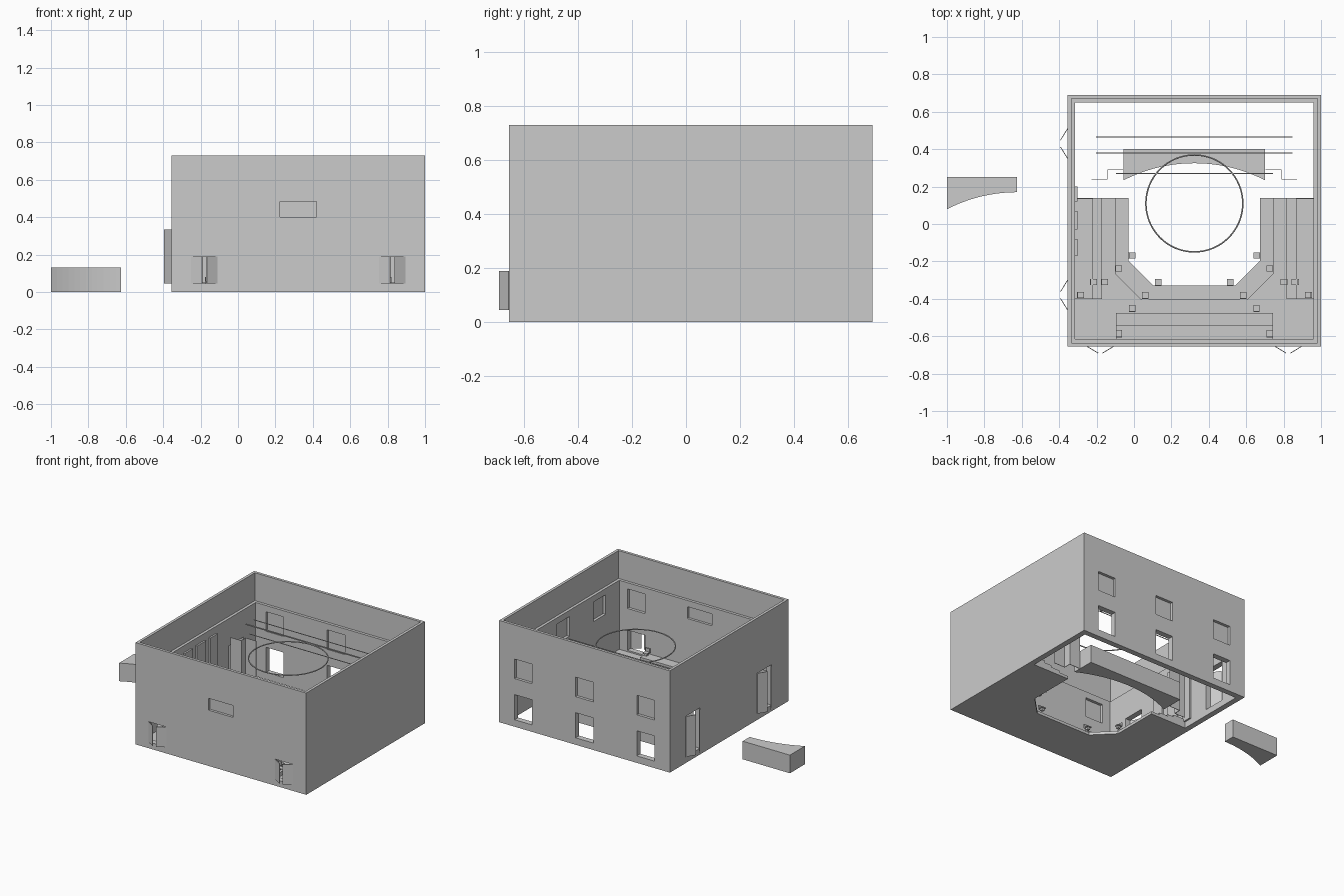
import bpy, bmesh, math
from mathutils import Vector

if "Cube" in bpy.data.objects:
    bpy.data.objects.remove(bpy.data.objects["Cube"])

CX = 0.3225                      # symmetry axis of the hall
X0, X1, Y0, Y1, H = -0.355, 1.0, -0.655, 0.69, 0.73


def finish(name, bm):
    bmesh.ops.recalc_face_normals(bm, faces=bm.faces)
    me = bpy.data.meshes.new(name)
    bm.to_mesh(me)
    bm.free()
    ob = bpy.data.objects.new(name, me)
    bpy.context.collection.objects.link(ob)
    return ob


def add_box(bm, x0, x1, y0, y1, z0, z1):
    vs = bmesh.ops.create_cube(bm, size=1)["verts"]
    for v in vs:
        v.co = Vector((x1 if v.co.x > 0 else x0, y1 if v.co.y > 0 else y0, z1 if v.co.z > 0 else z0))


def box(name, *dims):
    bm = bmesh.new()
    add_box(bm, *dims)
    return finish(name, bm)


def prism(name, pts, z0, z1):
    bm = bmesh.new()
    f = bm.faces.new([bm.verts.new((x, y, z0)) for x, y in pts])
    ext = bmesh.ops.extrude_face_region(bm, geom=[f], use_keep_orig=True)
    for v in ext["geom"]:
        if isinstance(v, bmesh.types.BMVert):
            v.co.z = z1
    return finish(name, bm)


def panel(name, a, b, z0, z1, t=0.002):
    """Thin upright board between two plan points."""
    a, b = Vector(a), Vector(b)
    d = (b - a).normalized() * t
    n = Vector((-d.y, d.x))
    return prism(name, [a - n, b - n, b + n, a + n], z0, z1)


# Outer walls: stepped inside, then openings cut out
walls = box("walls", X0, X1, Y0, Y1, 0, H)
cuts = [(X0 + .04, X1 - .04, Y0 + .04, Y1 - .04, -1, 2),
        (X0 + .02, X1 - .02, Y0 + .02, Y1 - .02, .53, 2)]
panes = []
for dx in (-.485, 0, .485):      # back windows, upper row glazed
    x = CX + dx
    cuts.append((x - .07, x + .07, Y1 - .08, Y1 + .1, .05, .23))
    cuts.append((x - .07, x + .07, Y1 - .08, Y1 + .1, .345, .485))
    panes.append((x - .075, x + .075, Y1 - .025, Y1 - .02, .34, .49))
cuts.append((CX - .098, CX + .098, Y0 - .1, Y0 + .08, .40, .485))
panes.append((CX - .1, CX + .1, Y0 + .018, Y0 + .022, .395, .49))
for s in (-1, 1):                # front doors and recesses above
    x = CX + s * .5025
    cuts.append((x - .07, x + .07, Y0 - .1, Y0 + .08, .045, .19))
    cuts.append((x - .07, x + .07, Y0 + .02, Y0 + .08, .345, .485))
for y in (.43, -.38):            # left side doors
    cuts.append((X0 - .1, X0 + .08, y - .08, y + .08, .045, .335))
for y in (-.39, .02):            # recesses in the right wall
    cuts.append((X1 - .08, X1 - .02, y - .07, y + .07, .345, .485))
cutters = []
for c in cuts:
    cut = box("cutter", *c)
    cut.hide_render = True
    cutters.append(cut)
    m = walls.modifiers.new("cut", "BOOLEAN")
    m.operation, m.solver, m.object = "DIFFERENCE", "EXACT", cut
bpy.context.view_layer.update()
dg = bpy.context.evaluated_depsgraph_get()
cut_mesh = bpy.data.meshes.new_from_object(walls.evaluated_get(dg))
walls.modifiers.clear()
walls.data = cut_mesh
for c in cutters:
    bpy.data.objects.remove(c)
for p in panes:
    box("window_pane", *p)

# Double doors standing ajar
for s in (-1, 1):
    x = CX + s * .5025
    for k in (-1, 1):
        panel("front_door", (x + k * .07, Y0), (x + k * .012, Y0 - .035), .045, .19)
for y in (.43, -.38):
    for k in (-1, 1):
        panel("side_door", (X0, y + k * .08), (X0 - .038, y + k * .018), .045, .335)


# Stepped U-shaped seating floor
def tier(name, d, z0, z1):
    w, f, c = .3525 + d, -.33 - d, .135
    o = .65
    right = [(o, -.63), (o, .14), (w, .14), (w, f + c), (w - c, f)]
    pts = [(CX + x, y) for x, y in right] + [(CX - x, y) for x, y in reversed(right)]
    return prism(name, pts, z0, z1)


tier("floor_base", 0, 0, .02)
tier("floor_second_step", .07, .018, .035)
for s in (-1, 1):
    for i, a in enumerate((.4925, .5425)):
        xs = sorted((CX + s * a, CX + s * .645))
        box("side_riser", *xs, -.4, .138 - .001 * i, .03, .05 + .015 * i)
box("front_riser", CX - .42, CX + .42, -.625, -.475, .03, .05)
box("rear_front_riser", CX - .42, CX + .42, -.62, -.54, .03, .065)

# Sample chairs at the row ends
chairs = [(.3325, -.17, .02, 1), (.1925, -.31, .02, 0), (.2625, -.38, .035, 0),
          (.4025, -.24, .035, 1), (.3325, -.45, .035, 0), (.4025, -.585, .065, 0),
          (.4775, -.31, .035, 1), (.5375, -.31, .05, 1), (.6075, -.38, .065, 1)]
for x, y, z, side in chairs:
    for s in (-1, 1):
        bm = bmesh.new()
        px = CX + s * x
        add_box(bm, px - .017, px + .017, y - .015, y + .017, z + .015, z + .022)
        add_box(bm, px - .01, px + .01, y - .01, y + .01, z, z + .016)
        if side:
            bx = px + s * .018
            add_box(bm, bx - .003, bx + .003, y - .015, y + .017, z + .015, z + .045)
        else:
            add_box(bm, px - .017, px + .017, y - .021, y - .015, z + .015, z + .045)
        finish("chair", bm)


# Curved stage apron, and its spare half lying outside
def arc(x0, x1, ytop, n=16):
    r = [(x0 + (x1 - x0) * i / n) for i in range(n + 1)]
    return r, ytop


def apron_y(t):                  # t = 0 at the middle, 1 at the end
    R = .83
    return math.sqrt(R * R - (t * .3775) ** 2) - R


N = 12
full = [(CX + .3775 * i / N, .325 + apron_y(i / N)) for i in range(-N, N + 1)]
prism("stage_apron", [(CX + .3775, .40), (CX - .3775, .40)] + full, 0, .13)
half = [(-.625 - .375 * i / N, .17 + apron_y(i / N)) for i in range(N, -1, -1)]
prism("spare_apron_half", [(-.625, .25), (-1, .25)] + half, 0, .13)

# Stage side flats
for s in (-1, 1):
    P = [(CX + s * .55, .24), (CX + s * .465, .24), (CX + s * .465, .29), (CX + s * .38, .29)]
    for a, b in zip(P, P[1:]):
        panel("stage_flat", a, b, 0, .46, .0015)

# Boards along the left wall
for a, b in ((.12, .2), (-.03, .07), (-.17, -.08)):
    box("wall_board", X0 + .038, X0 + .052, a, b, .045, .48)

# Lighting bars and hanging ring
for y, w, r in ((.465, .525, .002), (.38, .525, .0035), (.27, .42, .002)):
    box("lighting_bar", CX - w, CX + w, y - r, y + r, .507 - r, .507 + r)
bpy.ops.mesh.primitive_torus_add(location=(CX, .11, .505), major_radius=.259, minor_radius=.004,
                                 major_segments=64, minor_segments=8)
bpy.context.object.name = "lighting_ring"
bpy.ops.object.shade_smooth_by_angle()
